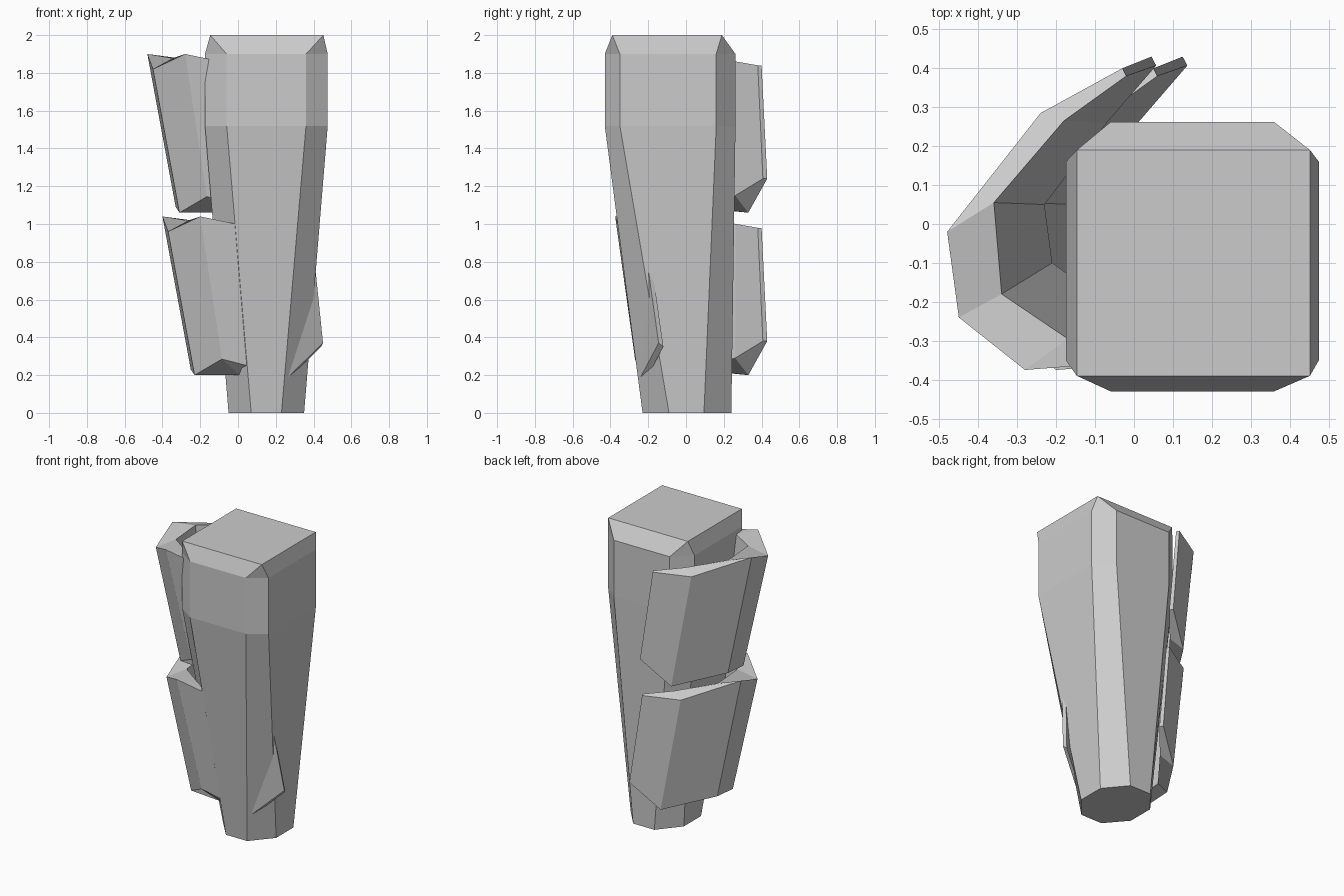
import bpy, bmesh

if "Cube" in bpy.data.objects:
    bpy.data.objects.remove(bpy.data.objects["Cube"])


def loft(name, rings, closed=False):
    """Skin matching rings of points; cap both ends, or join last ring to first and cap the sides."""
    bm = bmesh.new()
    vs = [[bm.verts.new(p) for p in r] for r in rings]
    n = len(vs[0])
    pairs = list(zip(vs, vs[1:])) + ([(vs[-1], vs[0])] if closed else [])
    for a, b in pairs:
        for i in range(n):
            j = (i + 1) % n
            bm.faces.new((a[i], a[j], b[j], b[i]))
    bm.faces.new(vs[0])
    bm.faces.new(vs[-1])
    bmesh.ops.recalc_face_normals(bm, faces=bm.faces)
    me = bpy.data.meshes.new(name)
    bm.to_mesh(me)
    bm.free()
    ob = bpy.data.objects.new(name, me)
    bpy.context.collection.objects.link(ob)
    return ob


def octagon(x0, x1, y0, y1, fx0, fx1, fy0, fy1, z):
    """Box outline with cut corners; f values bound the flat sides."""
    return [(fx0, y0, z), (fx1, y0, z), (x1, fy0, z), (x1, fy1, z),
            (fx1, y1, z), (fx0, y1, z), (x0, fy1, z), (x0, fy0, z)]


# Tapered octagonal body with a slanted square cap
wide = (-.175, .475, -.43, .262, -.06, .36, -.35, .16)
body = loft("tapered_body", [
    octagon(-.05, .35, -.23, .24, .07, .23, -.09, .095, 0),
    octagon(*wide, 1.52),
    octagon(*wide, 1.90),
    octagon(-.147, .452, -.39, .19, -.147, .452, -.39, .19, 2.0)])
bm = bmesh.new()
bm.from_mesh(body.data)
bmesh.ops.remove_doubles(bm, verts=bm.verts, dist=.001)
bm.to_mesh(body.data)
bm.free()

# Wrapped armour plates: columns run from the back edge to the front edge
outer_top = [(-.03, .40, 1.84), (-.24, .285, 1.82), (-.48, -.02, 1.90),
             (-.45, -.24, 1.82), (-.28, -.375, 1.90), (-.09, -.36, 1.86)]
outer_low = [(.045, .43, 1.24), (-.12, .33, 1.06), (-.33, .02, 1.09),
             (-.31, -.175, 1.06), (-.165, -.27, 1.145), (-.03, -.26, 1.11)]
inner_low = [(.057, .407, 1.24), (-.07, .26, 1.15), (-.23, .05, 1.10),
             (-.21, -.10, 1.06), (-.07, -.20, 1.06), (-.02, -.21, 1.08)]
inner_top = [(-.02, .38, 1.84), (-.18, .265, 1.86), (-.36, .055, 1.88),
             (-.34, -.18, 1.88), (-.17, -.295, 1.87), (-.09, -.30, 1.86)]
columns = list(zip(outer_top, outer_low, inner_low, inner_top))
for name, dx, dz in (("upper_plate", 0, 0), ("lower_plate", .08, -.86)):
    loft(name, [[(x + dx, y, z + dz) for x, y, z in c] for c in columns])

# Small triangular shard on the right side
shard = [(.41, -.20, .76), (.45, -.145, .37), (.265, -.24, .19)]
loft("side_shard", [shard, [(x - .01, y + .025, z - .02) for x, y, z in shard]])
